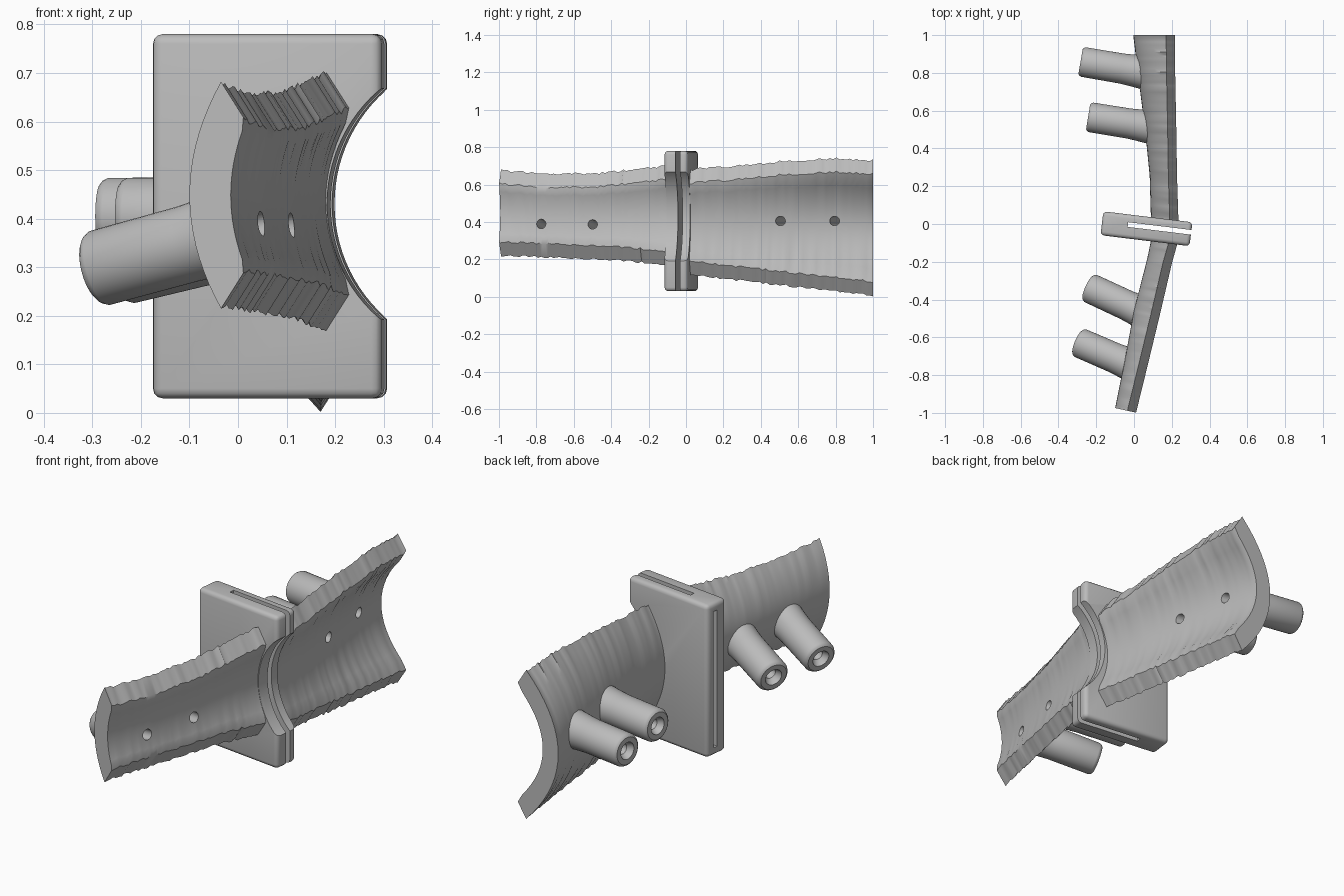
import bpy, bmesh, math, random
from mathutils import Vector, Matrix

random.seed(4)
default = bpy.data.objects.get("Cube")
if default:
    bpy.data.objects.remove(default)

grey = bpy.data.materials.new("light_grey")
grey.use_nodes = True
grey.diffuse_color = (0.5, 0.5, 0.5, 1)
grey.node_tree.nodes["Principled BSDF"].inputs["Base Color"].default_value = (0.5, 0.5, 0.5, 1)


def make(name, bm, matrix=Matrix()):
    bmesh.ops.recalc_face_normals(bm, faces=bm.faces)
    mesh = bpy.data.meshes.new(name)
    bm.to_mesh(mesh)
    bm.free()
    mesh.materials.append(grey)
    obj = bpy.data.objects.new(name, mesh)
    obj.matrix_world = matrix
    bpy.context.collection.objects.link(obj)
    return obj


def loft(rings):
    """Skin a list of closed point rings and cap both ends."""
    bm = bmesh.new()
    loops = [[bm.verts.new(p) for p in ring] for ring in rings]
    n = len(loops[0])
    for a, b in zip(loops, loops[1:]):
        for i in range(n):
            j = (i + 1) % n
            bm.faces.new((a[i], a[j], b[j], b[i]))
    bm.faces.new(loops[0])
    bm.faces.new(loops[-1])
    return bm


def lathe(profile, sides=40):
    """Revolve (distance, radius) pairs about local z."""
    return loft([[(r * math.cos(2 * math.pi * k / sides), r * math.sin(2 * math.pi * k / sides), d)
                  for k in range(sides)] for d, r in profile])


def box(size, center):
    bm = bmesh.new()
    bmesh.ops.create_cube(bm, size=1)
    for v in bm.verts:
        v.co = Vector(a * b + c for a, b, c in zip(v.co, size, center))
    return bm


def activate(obj):
    bpy.ops.object.select_all(action="DESELECT")
    obj.select_set(True)
    bpy.context.view_layer.objects.active = obj


def cut(obj, cutters):
    activate(obj)
    for c in cutters:
        mod = obj.modifiers.new("cut", "BOOLEAN")
        mod.operation, mod.solver, mod.object = "DIFFERENCE", "EXACT", c
        bpy.ops.object.modifier_apply(modifier=mod.name)


def smooth(obj, angle=35):
    activate(obj)
    bpy.ops.object.shade_smooth_by_angle(angle=math.radians(angle))


# Curved trough shells: keys are y, inner x, outer x, rim x, top z, bottom z, end slant
FRONT = [(-.993, -.015, -.1, .015, .682, .215, .22),
         (-.75, .052, -.05, .075, .665, .205, .22),
         (-.48, .112, .0, .14, .665, .195, .21),
         (-.2, .165, .07, .205, .695, .175, .17),
         (-.075, .185, .095, .24, .71, .165, .125)]
BACK = [(.003, .185, .09, .24, .685, .115, .125),
        (.25, .168, .083, .232, .705, .085, .08),
        (.5, .14, .058, .228, .73, .058, .04),
        (.8, .1, .02, .222, .745, .025, .0),
        (1.0, .08, -.004, .22, .735, .002, .0)]
RIM, ARC, STEPS = .085, 18, 56


def sample(keys, y):
    for a, b in zip(keys, keys[1:]):
        if y <= b[0] + 1e-6:
            t = (y - a[0]) / (b[0] - a[0])
            return [p + (q - p) * t for p, q in zip(a, b)]
    return keys[-1]


def section(keys, y, rough):
    y, x_in, x_out, x_rim, top, low, slant = sample(keys, y)
    top -= random.uniform(0, rough)
    low += random.uniform(0, rough)
    mid, half = (top + low) / 2, (top - low) / 2
    ts = [-1 + 2 * i / ARC for i in range(ARC + 1)]
    inner = [(x_in + (x_rim - x_in) * t * t, mid + (half - RIM) * t) for t in ts]
    outer = [(x_out + (x_rim - .05 - x_out) * t * t, mid + half * t) for t in reversed(ts)]
    # softened rim corners
    corner = .012
    inner[0], inner[-1] = [(x - .004, z + s * corner) for (x, z), s in ((inner[0], -1), (inner[-1], 1))]
    return [(x, y - slant * (x - x_in), z) for x, z in inner + outer]


def shell(name, keys):
    a, b = keys[0][0], keys[-1][0]
    return make(name, loft([section(keys, a + (b - a) * i / STEPS, .012 if 0 < i < STEPS else 0)
                            for i in range(STEPS + 1)]))


front_shell = shell("front_shell", FRONT)
back_shell = shell("back_shell", BACK)

# Drill sleeves: tip point, then the point where the bore leaves the inner surface
SLEEVES = [("outer_front", (-.297, -.625, .295), (.05, -.775, .39), front_shell),
           ("inner_front", (-.243, -.335, .3), (.112, -.5, .387), front_shell),
           ("inner_back", (-.243, .567, .405), (.14, .505, .405), back_shell),
           ("outer_back", (-.283, .86, .405), (.1, .795, .405), back_shell)]
for label, tip, exit_point, wall in SLEEVES:
    tip, exit_point = Vector(tip), Vector(exit_point)
    axis = exit_point - tip
    length = axis.length
    place = Matrix.Translation(tip) @ axis.to_track_quat("Z", "Y").to_matrix().to_4x4()
    sleeve = make(label + "_sleeve", lathe([(0, .066), (.006, .074), (.016, .079), (length - .17, .08),
                                            (length - .125, .083), (length - .05, .09)]), place)
    drill = make(label + "_bore_cutter", lathe([(-.02, .044), (.012, .04), (.03, .026),
                                                (length + .1, .025)], 24), place)
    drill.hide_render = True
    bpy.context.view_layer.update()
    cut(sleeve, [drill])
    cut(wall, [drill])
    bpy.data.objects.remove(drill)
    smooth(sleeve)

# Central saw guide block with rounded edges
place = Matrix.Translation((.066, -.025, .405)) @ Matrix.Rotation(math.radians(-7), 4, "Z")
block = make("saw_guide_block", box((.475, .127, .75), (0, 0, 0)), place)
activate(block)
bevel = block.modifiers.new("round", "BEVEL")
bevel.width, bevel.segments = .02, 3
bpy.ops.object.modifier_apply(modifier="round")

# Cutters: bone relief arc, open slot through top and bottom, slot through the rear edge
relief = make("relief_cutter", lathe([(-.2, .31), (.2, .31)], 96),
              place @ Matrix.Translation((.436, 0, .025)) @ Matrix.Rotation(math.pi / 2, 4, "X"))
open_slot = make("open_slot_cutter", box((.5, .025, 1), (.15, .01, 0)), place)
rear_slot = make("rear_slot_cutter", box((.6, .025, .67), (-.1, .01, 0)), place)
cutters = [relief, open_slot, rear_slot]
bpy.context.view_layer.update()
cut(block, cutters)
for c in cutters:
    bpy.data.objects.remove(c)

for part in (block, front_shell, back_shell):
    smooth(part)
